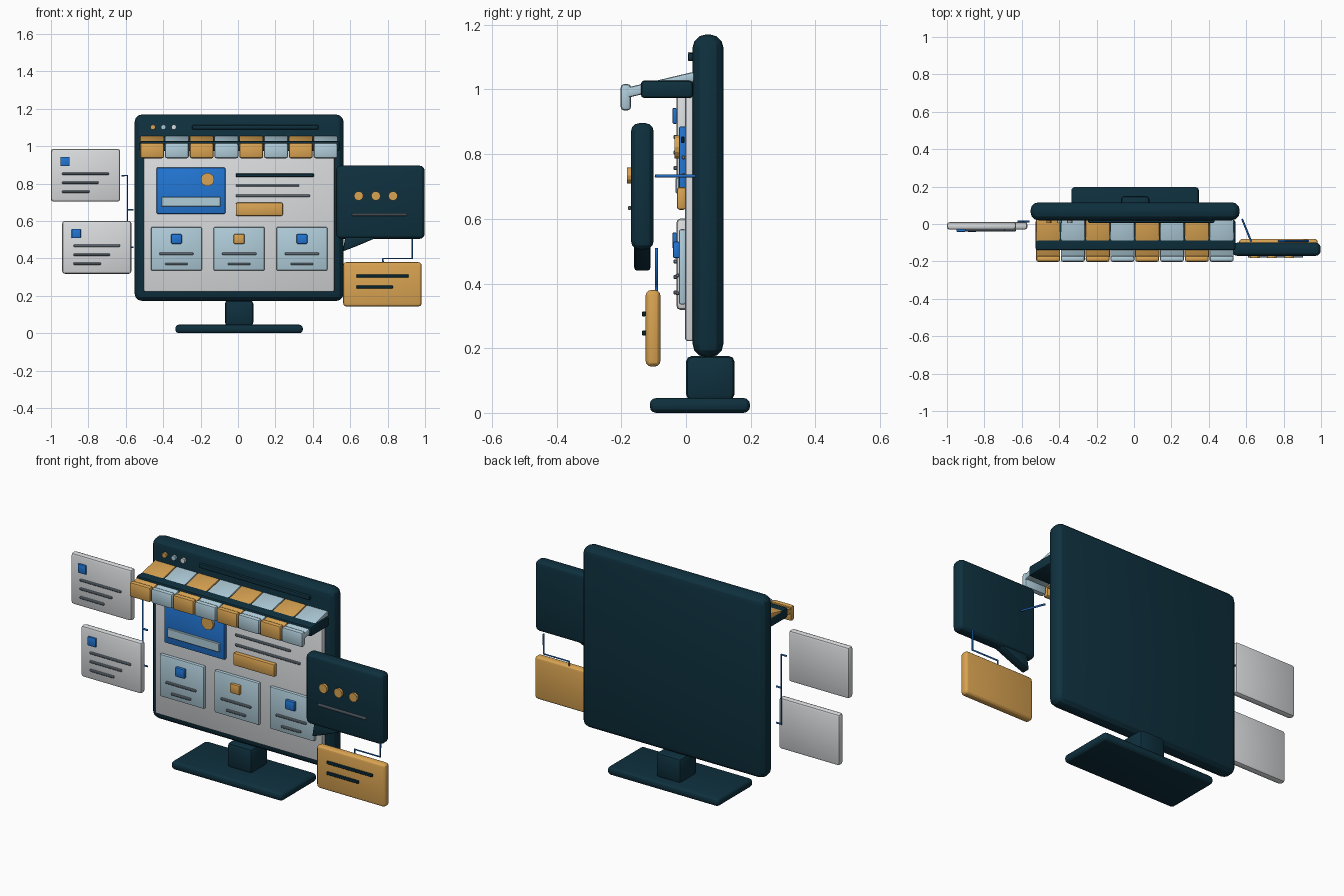
import bpy, bmesh, math
from mathutils import Vector

if "Cube" in bpy.data.objects:
    bpy.data.objects.remove(bpy.data.objects["Cube"])


def material(name, r, g, b):
    lin = [((c / 255 + 0.055) / 1.055) ** 2.4 for c in (r, g, b)]
    m = bpy.data.materials.new(name)
    m.diffuse_color = (*lin, 1)
    m.use_nodes = True
    m.node_tree.nodes["Principled BSDF"].inputs["Base Color"].default_value = m.diffuse_color
    return m


NAVY = material("dark_teal", 14, 48, 62)
WHITE = material("pale_grey", 218, 220, 222)
ORANGE = material("warm_orange", 218, 164, 82)
BLUE = material("bright_blue", 34, 118, 212)
SKY = material("light_blue", 176, 205, 218)
SLATE = material("slate_grey", 122, 136, 148)


def finish(name, bm, mat, bevel=0.0, segs=2):
    if bevel:
        bmesh.ops.bevel(bm, geom=bm.edges[:], offset=bevel, segments=segs,
                        profile=0.5, affect='EDGES', clamp_overlap=True)
    bmesh.ops.recalc_face_normals(bm, faces=bm.faces[:])
    me = bpy.data.meshes.new(name)
    bm.to_mesh(me)
    bm.free()
    me.materials.append(mat)
    ob = bpy.data.objects.new(name, me)
    bpy.context.collection.objects.link(ob)
    bpy.context.view_layer.objects.active = ob
    ob.select_set(True)
    bpy.ops.object.shade_smooth_by_angle(angle=math.radians(25))
    ob.select_set(False)
    return ob


def box(name, x, y, z, mat, bevel=0.0, segs=2):
    """Rounded box from (min, max) ranges."""
    bm = bmesh.new()
    bmesh.ops.create_cube(bm, size=1)
    for v in bm.verts:
        v.co = Vector([(r[0] + r[1]) / 2 + c * (r[1] - r[0])
                       for r, c in zip((x, y, z), v.co)])
    return finish(name, bm, mat, bevel, segs)


def prism(name, pts, axis, lo, hi, mat, bevel=0.0):
    """Polygon extruded along x or y."""
    bm = bmesh.new()
    if axis == 'x':
        vs = [bm.verts.new((lo, a, b)) for a, b in pts]
        move = (hi - lo, 0, 0)
    else:
        vs = [bm.verts.new((a, lo, b)) for a, b in pts]
        move = (0, hi - lo, 0)
    ret = bmesh.ops.extrude_face_region(bm, geom=[bm.faces.new(vs)])
    bmesh.ops.translate(bm, vec=move, verts=[
        v for v in ret["geom"] if isinstance(v, bmesh.types.BMVert)])
    # close the starting side if the extrusion left it open
    bmesh.ops.holes_fill(bm, edges=[e for e in bm.edges if e.is_boundary])
    return finish(name, bm, mat, bevel)


def disc(name, x, z, r, y, mat, n=12):
    pts = [(x + r * math.cos(2 * math.pi * i / n),
            z + r * math.sin(2 * math.pi * i / n)) for i in range(n)]
    return prism(name, pts, 'y', y[0], y[1], mat)


def line(name, x0, x1, z, y, mat=SLATE, h=0.012):
    """Raised text line whose front lies at y."""
    return box(name, (x0, x1), (y, y + 0.012), (z - h / 2, z + h / 2), mat, 0.003, 1)


def wire(name, pts, r=0.005):
    cu = bpy.data.curves.new(name, 'CURVE')
    cu.dimensions = '3D'
    cu.bevel_depth = r
    cu.bevel_resolution = 1
    cu.use_fill_caps = True
    sp = cu.splines.new('POLY')
    sp.points.add(len(pts) - 1)
    for p, co in zip(sp.points, pts):
        p.co = (*co, 1)
    cu.materials.append(BLUE)
    bpy.context.collection.objects.link(bpy.data.objects.new(name, cu))


# Monitor and stand
box("monitor_body", (-0.553, 0.565), (0.02, 0.116), (0.172, 1.17), NAVY, 0.042, 3)
box("stand_neck", (-0.07, 0.082), (0.0, 0.15), (0.04, 0.176), NAVY, 0.018)
box("stand_base", (-0.335, 0.347), (-0.112, 0.198), (0.0, 0.046), NAVY, 0.02, 3)
box("screen_page", (-0.505, 0.515), (-0.003, 0.03), (0.222, 1.0), WHITE, 0.008)

# Browser header
for i, m in enumerate((ORANGE, SKY, WHITE)):
    disc("header_dot", -0.455 + 0.056 * i, 1.102, 0.014, (0.006, 0.03), m, 8)
box("address_bar", (-0.245, 0.43), (0.006, 0.03), (1.089, 1.113), NAVY, 0.006)

# Awning: support slab, sloping stripes and hanging flaps
box("awning_support", (-0.527, 0.543), (-0.14, 0.022), (0.973, 1.028), NAVY, 0.012)
slope = [(0.03, 1.056), (-0.182, 1.006), (-0.182, 0.974), (0.03, 1.024)]
for i in range(8):
    x0 = -0.525 + 0.1325 * i
    m = SKY if i % 2 else ORANGE
    prism("awning_stripe", slope, 'x', x0 + 0.001, x0 + 0.1305, m, 0.007)
    box("awning_flap", (x0 + 0.002, x0 + 0.1295), (-0.202, -0.17),
        (0.935, 1.017), m, 0.011)

# Hero picture
box("picture_panel", (-0.435, -0.068), (-0.022, 0.0), (0.638, 0.886), BLUE, 0.006)
disc("picture_sun", -0.163, 0.822, 0.036, (-0.036, -0.02), ORANGE, 14)
box("picture_ground", (-0.41, -0.093), (-0.032, -0.02), (0.678, 0.728), SKY, 0.003, 1)

# Headline text and button
line("headline", -0.012, 0.405, 0.845, -0.016, NAVY, 0.02)
line("text_line", -0.012, 0.327, 0.79, -0.014)
line("text_line", -0.012, 0.385, 0.735, -0.014)
box("button", (-0.012, 0.24), (-0.028, 0.0), (0.628, 0.698), ORANGE, 0.008)

# Product tiles
for xc, m in ((-0.329, BLUE), (0.006, ORANGE), (0.342, BLUE)):
    box("tile", (xc - 0.136, xc + 0.136), (-0.022, 0.0), (0.335, 0.568), SKY, 0.007)
    box("tile_icon", (xc - 0.029, xc + 0.029), (-0.04, -0.02), (0.478, 0.53), m, 0.006)
    line("tile_text", xc - 0.092, xc + 0.092, 0.425, -0.032)
    line("tile_text", xc - 0.06, xc + 0.06, 0.37, -0.032)

# Floating info cards on the left
for dx, dz in ((0, 0), (0.06, -0.385)):
    box("info_card", (-1.0 + dx, -0.63 + dx), (-0.03, 0.01),
        (0.703 + dz, 0.986 + dz), WHITE, 0.014)
    box("info_icon", (-0.95 + dx, -0.9 + dx), (-0.042, -0.028),
        (0.893 + dz, 0.943 + dz), BLUE, 0.005)
    for k, x1 in enumerate((-0.69, -0.745, -0.793)):
        line("info_text", -0.94 + dx, x1 + dx, 0.853 - 0.048 * k + dz, -0.039)

# Left connector wires
wire("left_wire", [(-0.622, 0.013, 0.843), (-0.59, 0.013, 0.843), (-0.59, 0.013, 0.46),
                   (-0.56, 0.013, 0.46)])
wire("left_wire_tick", [(-0.59, 0.013, 0.66), (-0.56, 0.013, 0.66)])

# Speech bubble
box("speech_bubble", (0.525, 0.998), (-0.17, -0.1), (0.505, 0.896), NAVY, 0.026, 3)
prism("bubble_tail", [(0.575, 0.525), (0.75, 0.515), (0.64, 0.468), (0.56, 0.437)],
      'y', -0.16, -0.11, NAVY, 0.008)
for x in (0.645, 0.737, 0.829):
    disc("bubble_dot", x, 0.734, 0.025, (-0.183, -0.165), ORANGE)
line("bubble_text", 0.61, 0.903, 0.634, -0.18)

# Note card on the right
box("note_card", (0.562, 0.982), (-0.125, -0.079), (0.143, 0.38), ORANGE, 0.018, 3)
line("note_text", 0.633, 0.912, 0.306, -0.136, NAVY, 0.016)
line("note_text", 0.633, 0.828, 0.247, -0.136, NAVY, 0.016)

# Right connector wires
wire("note_wire", [(0.932, -0.091, 0.51), (0.932, -0.091, 0.4), (0.775, -0.091, 0.4),
                   (0.775, -0.091, 0.375)])
wire("bubble_wire", [(0.578, 0.027, 0.732), (0.627, -0.095, 0.732)])
